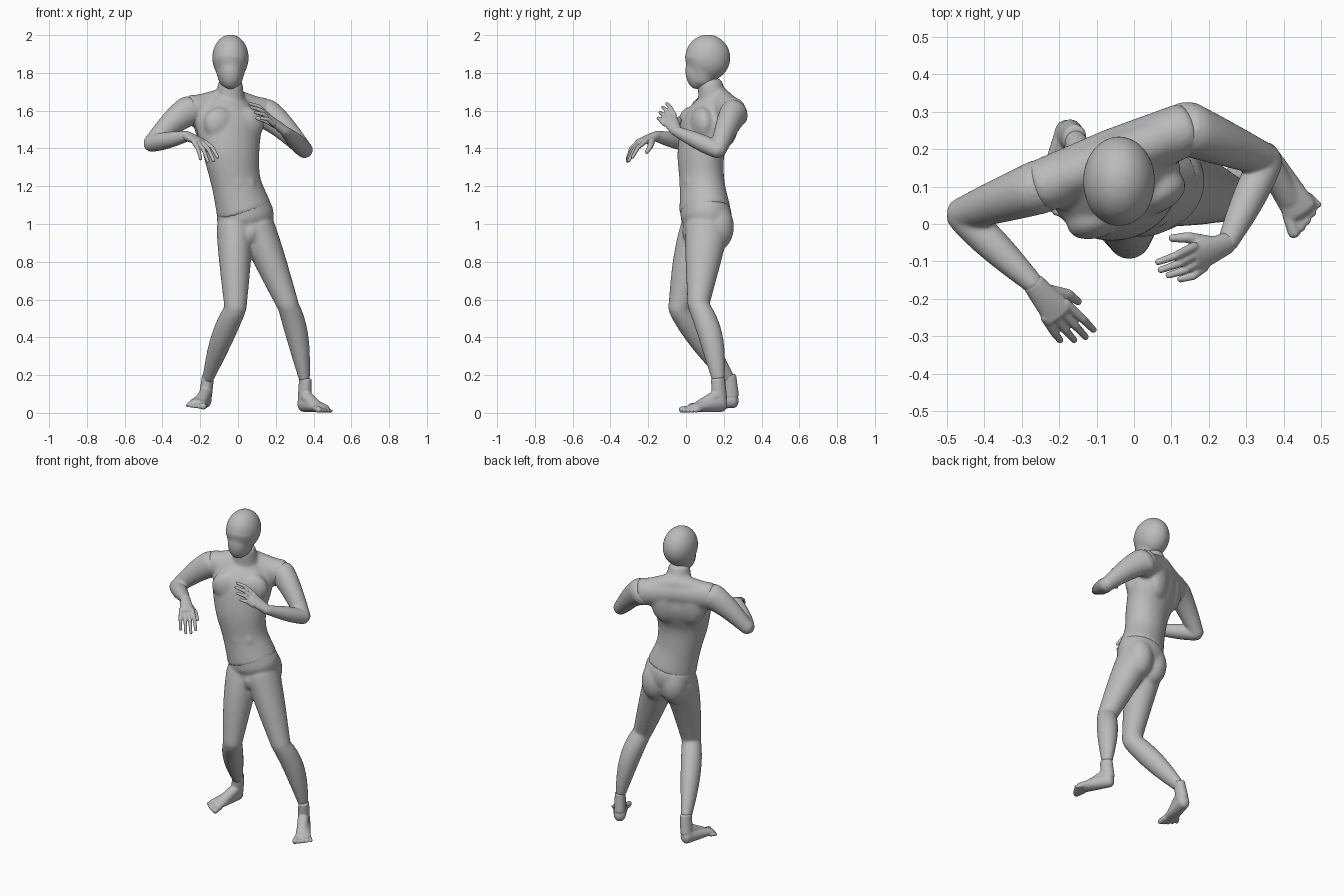
import bpy, bmesh, math
from mathutils import Vector, Matrix

old = bpy.data.objects.get("Cube")
if old:
    bpy.data.objects.remove(old, do_unlink=True)

grey = bpy.data.materials.new("mannequin grey")
grey.use_nodes = True
shade = (0.5, 0.5, 0.5, 1)
grey.diffuse_color = shade
grey.node_tree.nodes["Principled BSDF"].inputs["Base Color"].default_value = shade

UP = Vector((0, 0, 1))
ACROSS = Vector((1, 0, 0))
segments = 28


def mix(a, b, t):
    return a + (b - a) * t


def spline(points, steps=6):
    """Smooth path through vectors of any dimension."""
    p = [Vector(q) for q in points]
    p = [2 * p[0] - p[1]] + p + [2 * p[-1] - p[-2]]
    path = []
    for a, b, c, d in zip(p, p[1:], p[2:], p[3:]):
        for k in range(steps):
            t = k / steps
            path.append(b + ((c - a) * t + (2 * a - 5 * b + 4 * c - d) * t ** 2
                             + (3 * b - a - 3 * c + d) * t ** 3) / 2)
    return path + [p[-2]]


def loft(bm, sections, side):
    """Skin ellipses given as (centre, direction, half width along side, half depth)."""
    rows = []
    for centre, along, width, depth in sections:
        u = (side - along * side.dot(along)).normalized()
        v = along.cross(u)
        angles = [math.tau * k / segments for k in range(segments)]
        rows.append([bm.verts.new(centre + u * width * math.cos(w) + v * depth * math.sin(w))
                     for w in angles])
    for low, high in zip(rows, rows[1:]):
        for k in range(segments):
            bm.faces.new((low[k - 1], low[k], high[k], high[k - 1]))
    bm.faces.new(rows[0][::-1])
    bm.faces.new(rows[-1])


def trunk(bm, sections, side):
    """Flat-ended loft through (x, y, z, half width, half depth)."""
    path = spline(sections)
    last = len(path) - 1
    rings = []
    for i, q in enumerate(path):
        along = path[min(i + 1, last)] - path[max(i - 1, 0)]
        rings.append((Vector(q[:3]), Vector(along[:3]).normalized(), q[3], q[4]))
    loft(bm, rings, side)


def bone(bm, start, end, r0, r1, swell=0, deep0=1, deep1=1, side=ACROSS, bow=Vector(), cap=0.8):
    """Tapered limb with rounded ends, an optional muscle swell and a bow."""
    start, end = Vector(start), Vector(end)
    along = (end - start).normalized()
    rings = []
    for k in range(17):
        t = k / 16
        arch = math.sin(math.pi * t ** 0.8)
        r = mix(r0, r1, t) + swell * arch
        rings.append((mix(start, end, t) + bow * arch, along, r, r * mix(deep0, deep1, t)))
    for turn in (0.3, 0.6, 0.8, 0.95):
        out = math.sin(turn * math.pi / 2) * cap
        shrink = math.cos(turn * math.pi / 2)
        rings.insert(0, (start - along * r0 * min(1, deep0) * out, along,
                         r0 * shrink, r0 * deep0 * shrink))
        rings.append((end + along * r1 * min(1, deep1) * out, along,
                      r1 * shrink, r1 * deep1 * shrink))
    loft(bm, rings, side)


def blob(bm, centre, size, yaw=0):
    place = Matrix.Translation(centre) @ Matrix.Rotation(yaw, 4, 'Z') @ Matrix.Diagonal((*size, 1))
    bmesh.ops.create_uvsphere(bm, u_segments=24, v_segments=16, radius=1, matrix=place)


def finish(name, bm, voxel, passes=4):
    """Fuse the overlapping forms of one part into a smooth skin."""
    bmesh.ops.recalc_face_normals(bm, faces=bm.faces)
    mesh = bpy.data.meshes.new(name)
    bm.to_mesh(mesh)
    bm.free()
    mesh.materials.append(grey)
    part = bpy.data.objects.new(name, mesh)
    bpy.context.collection.objects.link(part)
    fuse = part.modifiers.new("fuse", 'REMESH')
    fuse.mode, fuse.voxel_size, fuse.use_smooth_shade = 'VOXEL', voxel, True
    soften = part.modifiers.new("soften", 'SMOOTH')
    soften.factor, soften.iterations = 0.5, passes


# Joints of the pose
waist = Vector((0.03, 0.1, 1.08))
chest = Vector((-0.05, 0.12, 1.53))
right_shoulder = Vector((-0.25, 0.1, 1.6))
left_shoulder = Vector((0.14, 0.255, 1.585))

# Head: round cranium with a long face narrowing to the chin
bm = bmesh.new()
blob(bm, (-0.04, 0.115, 1.88), (0.097, 0.12, 0.123))
bone(bm, (-0.04, 0.1, 1.87), (-0.04, 0.085, 1.775), 0.095, 0.068, deep0=1.15, cap=0.85)
blob(bm, (-0.04, 0.058, 1.81), (0.062, 0.062, 0.098))
finish("head", bm, 0.008, 10)

# Torso: ribcage, neck, shoulder yoke and muscles, turned towards its left
yaw = math.radians(23)
sideways = Vector((math.cos(yaw), math.sin(yaw), 0))
ahead = sideways.cross(UP)
bm = bmesh.new()
trunk(bm, [(0.032, 0.1, 1.07, 0.15, 0.134), (-0.01, 0.085, 1.22, 0.134, 0.116),
           (-0.035, 0.08, 1.38, 0.155, 0.119), (*chest, 0.178, 0.129),
           (-0.055, 0.16, 1.64, 0.12, 0.09)], sideways)
bone(bm, (-0.045, 0.15, 1.62), (-0.04, 0.125, 1.75), 0.085, 0.064, cap=0.3)
nape = Vector((-0.05, 0.175, 1.61))
for shoulder in (right_shoulder, left_shoulder):
    bone(bm, nape, shoulder, 0.082, 0.084, deep1=0.85, side=UP, cap=0.4)
    bone(bm, nape + UP * 0.05, mix(nape, shoulder, 0.75) + UP * 0.03, 0.065, 0.055)
for s in (-1, 1):
    blob(bm, chest + sideways * s * 0.08 + ahead * 0.075, (0.09, 0.055, 0.09), yaw)
    blob(bm, chest + sideways * s * 0.08 - ahead * 0.07 + UP * 0.02, (0.09, 0.058, 0.14), yaw)
    for t in (0.3, 0.5, 0.7):
        belly = mix(waist, chest, t) - sideways * 0.02 * math.sin(math.pi * t)
        blob(bm, belly + sideways * s * 0.034 + ahead * 0.108, (0.03, 0.022, 0.04), yaw)
finish("torso", bm, 0.009, 12)

# Hips and legs, down to the ankles
bm = bmesh.new()
trunk(bm, [(0.024, 0.1, 1.105, 0.138, 0.122), (*waist, 0.147, 0.13),
           (0.042, 0.108, 1.02, 0.15, 0.132), (0.055, 0.1, 0.92, 0.1, 0.09)],
      Vector((1, 0.25, 0)))
blob(bm, (0.07, 0.03, 0.96), (0.045, 0.05, 0.065))
legs = [((-0.018, 0.09, 0.98), (-0.013, -0.038, 0.55), (-0.16, 0.225, 0.18),
         (0, -0.012, 0), (-0.01, 0, 0)),
        ((0.1, 0.11, 0.98), (0.265, 0.065, 0.57), (0.352, 0.172, 0.18),
         (0, 0, 0), (0.012, 0.02, 0))]
for hip, knee, ankle, thigh_bow, calf_bow in legs:
    bone(bm, hip, knee, 0.096, 0.058, swell=0.004, deep0=1.22, bow=Vector(thigh_bow))
    bone(bm, knee, ankle, 0.056, 0.03, swell=0.014, deep1=1.2, bow=Vector(calf_bow), cap=0.6)
    blob(bm, Vector(hip) + Vector((0, 0.056, 0.005)), (0.084, 0.088, 0.125))
finish("hips_and_legs", bm, 0.009, 10)


# Feet: built sideways, forward, up from the ankle, then placed
def foot(name, ankle, forward, outward, roll, lift):
    bm = bmesh.new()
    bone(bm, (0, -0.01, 0.05), (0.022, 0.17, 0.026), 0.036, 0.047, deep0=1.25, deep1=0.45)
    bone(bm, (0, 0.01, 0.18), (0, 0, 0.07), 0.032, 0.035, deep0=1.2, deep1=1.2, cap=0.2)
    bone(bm, (0, 0.025, 0.085), (0.01, 0.13, 0.035), 0.033, 0.034, deep1=0.8)
    for i in range(5):
        t = i / 4
        r = mix(0.017, 0.01, math.sqrt(t))
        root = Vector((mix(-0.012, 0.058, t), mix(0.165, 0.14, t), r + 0.006))
        tip = Vector((mix(-0.019, 0.072, t), mix(0.216, 0.176, t * math.sqrt(t)), r))
        bone(bm, root, tip, r, r)
    turn = Matrix((outward, forward, UP)).transposed().to_4x4()
    place = Matrix.Translation(Vector(ankle) + UP * lift) @ turn @ Matrix.Rotation(roll, 4, 'Y')
    bmesh.ops.transform(bm, matrix=place, verts=bm.verts)
    finish(name, bm, 0.005, 6)


foot("left_foot", (0.352, 0.178, 0), (0.43, -0.9, 0), (0.9, 0.43, 0), 0, 0)
foot("right_foot", (-0.182, 0.24, 0), (-0.1, -0.99, 0), (-0.99, 0.1, 0), -0.14, 0.02)


# Arms: upper arm and forearm fused at the elbow
def arm(name, shoulder, elbow, wrist):
    bm = bmesh.new()
    bone(bm, shoulder, elbow, 0.085, 0.043, deep0=0.86, side=UP, bow=UP * 0.017, cap=0.8)
    bone(bm, elbow, wrist, 0.043, 0.028, swell=0.008, side=UP, cap=0.8)
    finish(name, bm, 0.007, 5)


right_wrist = Vector((-0.268, -0.16, 1.465))
left_wrist = Vector((0.25, -0.05, 1.49))
arm("right_arm", right_shoulder, (-0.462, 0.026, 1.425), right_wrist)
arm("left_arm", left_shoulder, (0.355, 0.17, 1.39), left_wrist)


# Hands: flat palm, four bent fingers between index and little finger, and a thumb
def hand(name, wrist, index, little, index_tip, little_tip, thumb):
    bm = bmesh.new()
    index, little, index_tip, little_tip, thumb = map(
        Vector, (index, little, index_tip, little_tip, thumb))
    palm = mix(index, little, 0.5)
    across = (little - index).normalized()
    back = across.cross(palm - wrist).normalized()
    back *= math.copysign(1, back.z)
    bone(bm, wrist, palm, 0.03, 0.044, deep0=0.85, deep1=0.36, side=across, cap=0.6)
    for i in range(4):
        t = i / 3
        knuckle = mix(index, little, t)
        tip = mix(index_tip, little_tip, t)
        tip += (tip - knuckle) * 0.2 * math.sin(math.pi * t)
        bend = mix(knuckle, tip, 0.5) + back * 0.012
        bone(bm, mix(knuckle, wrist, 0.15), bend, 0.013, 0.011)
        bone(bm, bend, mix(tip, bend, 0.06), 0.011, 0.009)
    base = mix(wrist, index, 0.35) - back * 0.006
    joint = mix(base, thumb, 0.55) - across * 0.012
    bone(bm, base, joint, 0.02, 0.015)
    bone(bm, joint, thumb, 0.015, 0.01)
    finish(name, bm, 0.004, 3)


hand("right_hand", right_wrist, (-0.168, -0.22, 1.435), (-0.232, -0.265, 1.435),
     (-0.106, -0.285, 1.35), (-0.196, -0.312, 1.34), (-0.148, -0.208, 1.38))
hand("left_hand", left_wrist, (0.145, -0.062, 1.588), (0.178, -0.125, 1.535),
     (0.06, -0.103, 1.638), (0.12, -0.148, 1.56), (0.1, -0.038, 1.56))
